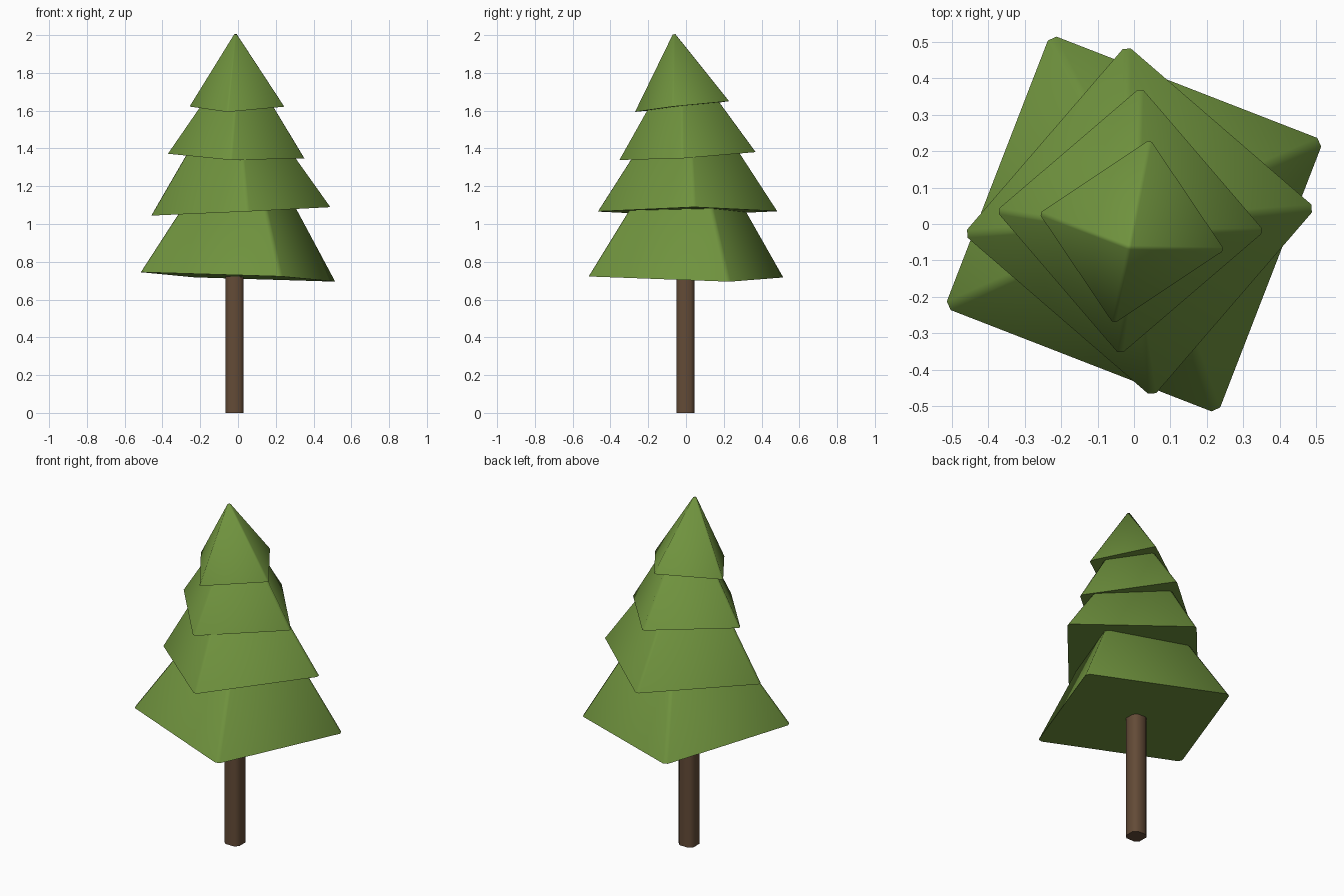
import bpy, bmesh, math
from mathutils import Matrix, Vector

cube = bpy.data.objects.get("Cube")
if cube:
    bpy.data.objects.remove(cube, do_unlink=True)


def make_material(name, colour):
    mat = bpy.data.materials.new(name)
    mat.use_nodes = True
    mat.diffuse_color = colour
    bsdf = next(n for n in mat.node_tree.nodes if n.type == 'BSDF_PRINCIPLED')
    bsdf.inputs["Base Color"].default_value = colour
    return mat


def finish(name, bm, mat, angle):
    bmesh.ops.recalc_face_normals(bm, faces=bm.faces)
    mesh = bpy.data.meshes.new(name)
    bm.to_mesh(mesh)
    bm.free()
    mesh.materials.append(mat)
    obj = bpy.data.objects.new(name, mesh)
    bpy.context.collection.objects.link(obj)
    bpy.ops.object.select_all(action='DESELECT')
    obj.select_set(True)
    bpy.context.view_layer.objects.active = obj
    bpy.ops.object.shade_smooth_by_angle(angle=math.radians(angle))
    return obj


def upright_edges(bm):
    return [e for e in bm.edges if abs(e.verts[0].co.z - e.verts[1].co.z) > 0.01]


green = make_material("foliage green", (0.16, 0.29, 0.048, 1))
brown = make_material("bark brown", (0.125, 0.07, 0.038, 1))

# Trunk: square post with chamfered corners
bm = bmesh.new()
bmesh.ops.create_cube(bm, size=1, matrix=Matrix.Translation((-0.018, -0.003, 0.5))
                      @ Matrix.Diagonal((0.096, 0.096, 1, 1)))
bmesh.ops.bevel(bm, geom=upright_edges(bm), offset=0.02, segments=1, affect='EDGES')
finish("trunk", bm, brown, 50)


# Foliage tiers: one pyramid shape, scaled, turned and slightly tilted
def foliage_tier(name, centre, radius, turn, slope):
    bm = bmesh.new()
    bmesh.ops.create_cone(bm, cap_ends=True, segments=4, radius1=1, radius2=0, depth=1.55,
                          matrix=Matrix.Translation((0, 0, 0.775)))
    bmesh.ops.remove_doubles(bm, verts=bm.verts, dist=0.001)
    # line one corner up with +x before turning
    corner = max((v.co for v in bm.verts), key=lambda c: c.xy.length)
    align = turn - math.atan2(corner.y, corner.x)
    bmesh.ops.bevel(bm, geom=upright_edges(bm), offset=0.03, segments=1, affect='EDGES')
    tilt = Vector((0, 0, 1)).rotation_difference(Vector((-slope[0], -slope[1], 1)))
    bm.transform(Matrix.Translation(centre) @ tilt.to_matrix().to_4x4()
                 @ Matrix.Rotation(align, 4, 'Z') @ Matrix.Scale(radius, 4))
    finish(name, bm, green, 60)


foliage_tier("bottom_foliage", (0, 0, 0.72), 0.57, math.radians(23.8), (-0.039, -0.022))
foliage_tier("lower_foliage", (0.015, 0.008, 1.067), 0.486, math.radians(4.2), (0.047, 0.005))
foliage_tier("upper_foliage", (-0.01, 0.008, 1.36), 0.37, math.radians(-4.4), (-0.03, 0.06))
foliage_tier("top_foliage", (-0.006, -0.021, 1.622), 0.26, math.radians(-11.2), (0.02, 0.11))
